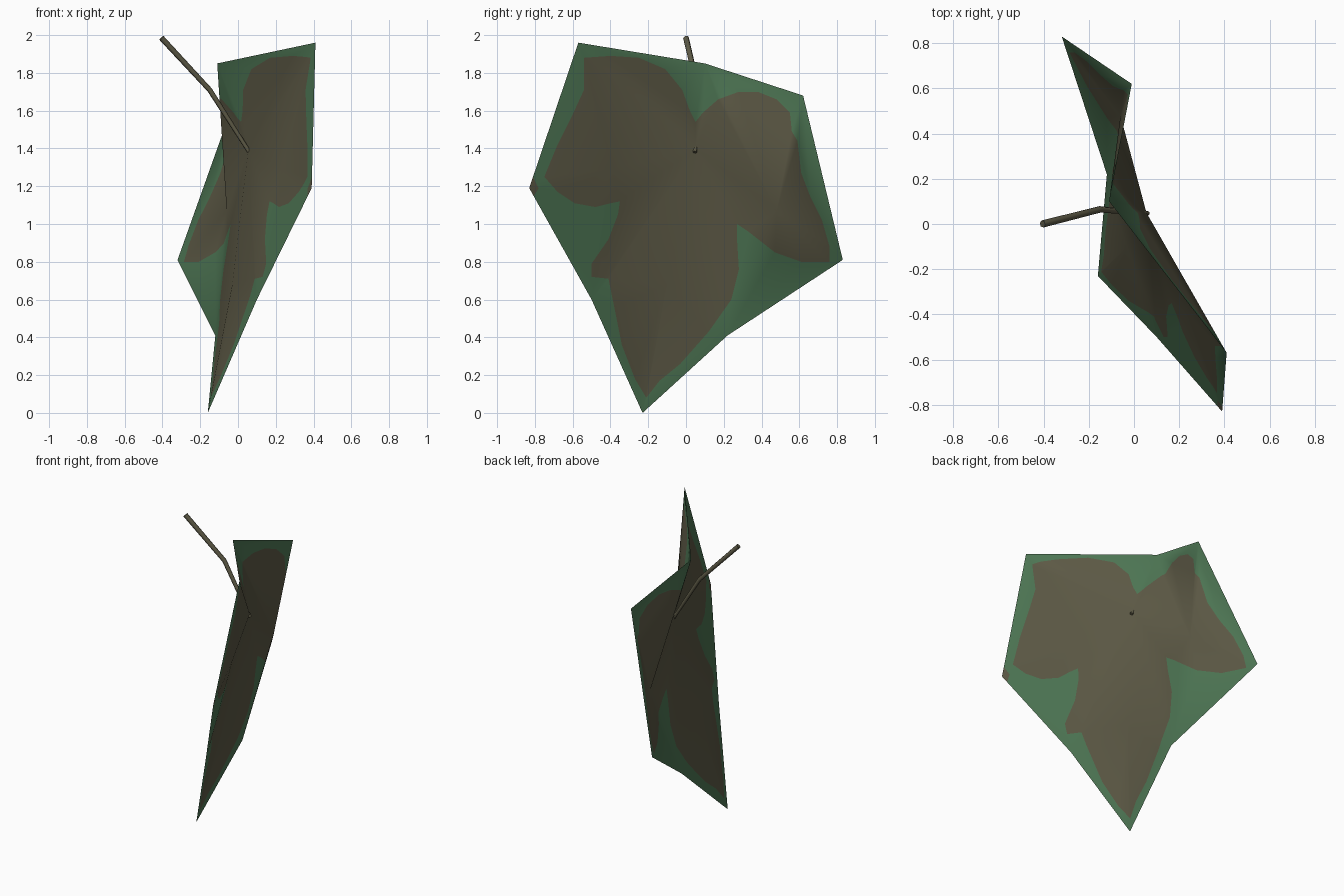
import bpy
import bmesh
from mathutils import Vector
from mathutils.geometry import barycentric_transform, delaunay_2d_cdt

cube = bpy.data.objects.get("Cube")
if cube:
    bpy.data.objects.remove(cube, do_unlink=True)


def make_material(name, color):
    mat = bpy.data.materials.new(name)
    mat.use_nodes = True
    mat.diffuse_color = (*color, 1)
    shader = next(n for n in mat.node_tree.nodes if n.type == 'BSDF_PRINCIPLED')
    shader.inputs["Base Color"].default_value = (*color, 1)
    shader.inputs["Roughness"].default_value = 0.9
    return mat


green = make_material("leaf_green", (0.075, 0.18, 0.088))
brown = make_material("dry_brown", (0.108, 0.1, 0.06))

# Folded leaf sheet: lobe tips, notches and vein points
corners = {
    "front_top": (0.41, -0.57, 1.96), "notch": (-0.11, 0.1, 1.85),
    "back_top": (-0.01, 0.62, 1.68), "back_tip": (-0.32, 0.83, 0.81),
    "back_low": (-0.12, 0.22, 0.41), "tip": (-0.16, -0.23, 0),
    "front_low": (0.1, -0.5, 0.6), "front_tip": (0.39, -0.83, 1.19),
    "heart": (0.055, 0.05, 1.4), "back_vein": (-0.06, 0.48, 1.07),
    "main_vein": (-0.03, -0.1, 0.68), "front_vein": (0.23, -0.39, 1.29),
}
folds = [
    ("heart", "notch", "front_top"), ("heart", "back_vein", "notch"),
    ("notch", "back_vein", "back_top"), ("back_top", "back_vein", "back_tip"),
    ("heart", "back_low", "back_vein"), ("back_vein", "back_low", "back_tip"),
    ("heart", "main_vein", "back_low"), ("main_vein", "tip", "back_low"),
    ("heart", "front_low", "main_vein"), ("main_vein", "front_low", "tip"),
    ("heart", "front_vein", "front_low"), ("front_vein", "front_tip", "front_low"),
    ("front_vein", "front_top", "front_tip"), ("heart", "front_top", "front_vein"),
]

# Dry patches in side profile, in hundredths
leaf_patch = [
    (5, 154), (9, 159), (17, 166), (28, 170), (38, 170), (48, 166), (55, 159),
    (56, 149), (59, 144), (61, 127), (66, 114), (72, 102), (76, 88), (76, 80),
    (61, 80), (47, 85), (33, 96), (27, 100), (27, 92), (28, 76), (24, 60),
    (12, 43), (-3, 26), (-14, 17), (-21, 8), (-27, 18), (-34, 36), (-38, 56),
    (-41, 71), (-50, 72), (-50, 79), (-41, 92), (-36, 105), (-35, 112),
    (-40, 111), (-48, 109), (-59, 111), (-68, 117), (-75, 125), (-68, 142),
    (-60, 158), (-54, 171), (-54, 183), (-54, 188), (-40, 189), (-25, 188),
    (-11, 182), (-2, 171), (2, 160),
]
tip_patch = [(-84, 119), (-81, 125), (-78, 119), (-81, 114)]

# Cut the patch outlines into the sheet
points, regions = [], []


def add_region(loop):
    area = sum(a.cross(b) for a, b in zip(loop, loop[1:] + loop[:1]))
    if area < 0:
        loop = loop[::-1]
    regions.append(list(range(len(points), len(points) + len(loop))))
    points.extend(loop)


for fold in folds:
    add_region([Vector(corners[n][1:]) for n in fold])
for patch in (leaf_patch, tip_patch):
    add_region([Vector(p) / 100 for p in patch])

flat, _, tris, _, _, sources = delaunay_2d_cdt(points, [], regions, 1, 1e-5, True)

# Lift the flat cut pattern onto the folds
bm = bmesh.new()
lifted = {}
for tri, source in zip(tris, sources):
    fold_ids = [s for s in source if s < len(folds)]
    if not fold_ids:
        continue
    target = [Vector(corners[n]) for n in folds[fold_ids[0]]]
    base = [Vector((t.y, t.z, 0)) for t in target]
    for i in tri:
        if i not in lifted:
            lifted[i] = bm.verts.new(
                barycentric_transform(flat[i].to_3d(), *base, *target))
    face = bm.faces.new([lifted[i] for i in tri])
    face.material_index = int(max(source) >= len(folds))
    face.smooth = True
mesh = bpy.data.meshes.new("leaf_blade")
bm.to_mesh(mesh)
bm.free()
mesh.materials.append(green)
mesh.materials.append(brown)
bpy.context.collection.objects.link(bpy.data.objects.new("leaf_blade", mesh))

# Bent tapering stalk
curve = bpy.data.curves.new("leaf_stalk", 'CURVE')
curve.dimensions = '3D'
curve.bevel_depth = 0.016
curve.bevel_resolution = 1
curve.use_fill_caps = True
path = curve.splines.new('POLY')
stalk = [(-0.405, 0, 1.985, 1), (-0.15, 0.065, 1.71, 0.9), (0.06, 0.047, 1.38, 0.7)]
path.points.add(len(stalk) - 1)
for point, (x, y, z, radius) in zip(path.points, stalk):
    point.co = (x, y, z, 1)
    point.radius = radius
path.use_smooth = True
curve.materials.append(brown)
bpy.context.collection.objects.link(bpy.data.objects.new("leaf_stalk", curve))
